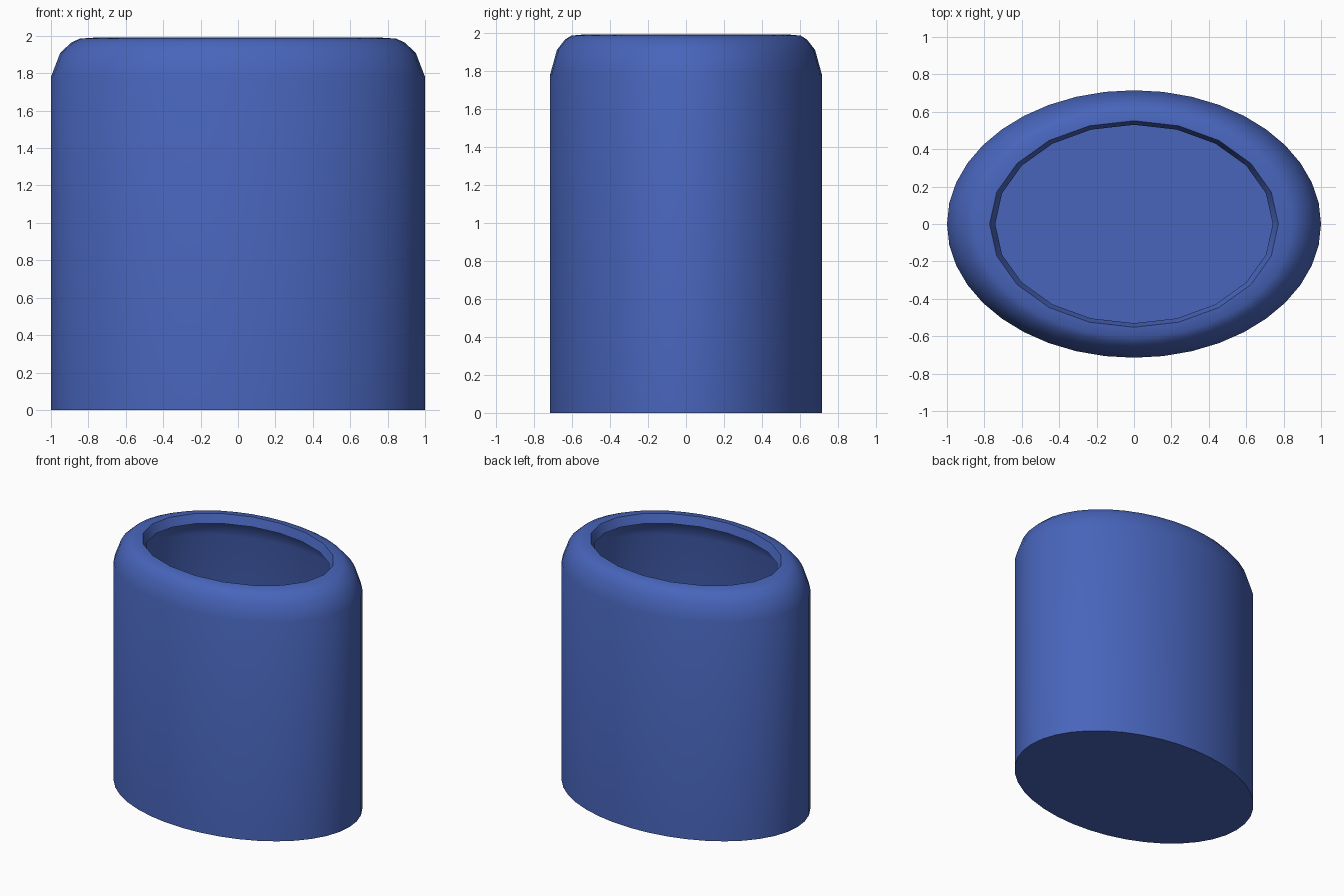
import bpy, bmesh, math

if "Cube" in bpy.data.objects:
    bpy.data.objects.remove(bpy.data.objects["Cube"])

SIDES = 40
DEPTH = 0.715  # y radius relative to x radius

# Profile (x radius, z, coarse rim?) from the outer base, over the lip, to the inner floor
profile = [
    (1.00, 0.00, False), (1.00, 1.78, False), (0.95, 1.91, False),
    (0.89, 1.965, False), (0.845, 1.985, False), (0.772, 1.99, True),
    (0.742, 1.92, True), (0.83, 1.905, False), (0.88, 1.85, False),
    (0.925, 1.76, False), (0.925, 0.075, False),
]


def ring(bm, radius, z, coarse):
    verts = []
    for i in range(SIDES):
        a = 2 * math.pi * i / SIDES
        # the rim is 20-sided: odd points lie on the middle of its straight edges
        r = radius * math.cos(2 * math.pi / SIDES) if coarse and i % 2 else radius
        verts.append(bm.verts.new((r * math.cos(a), r * DEPTH * math.sin(a), z)))
    return verts


# Hollow oval container
bm = bmesh.new()
rings = [ring(bm, *p) for p in profile]
for lower, upper in zip(rings, rings[1:]):
    for i in range(SIDES):
        j = (i + 1) % SIDES
        bm.faces.new((lower[i], lower[j], upper[j], upper[i]))
bm.faces.new(rings[0][::-1])
bm.faces.new(rings[-1])
bmesh.ops.recalc_face_normals(bm, faces=bm.faces)

mesh = bpy.data.meshes.new("oval_container")
bm.to_mesh(mesh)
bm.free()
container = bpy.data.objects.new("oval_container", mesh)
bpy.context.collection.objects.link(container)

# Blue material
blue = bpy.data.materials.new("blue")
blue.diffuse_color = (0.065, 0.13, 0.5, 1)
blue.use_nodes = True
blue.node_tree.nodes["Principled BSDF"].inputs["Base Color"].default_value = blue.diffuse_color
mesh.materials.append(blue)

# Smooth walls, sharp base and rim
bpy.context.view_layer.objects.active = container
container.select_set(True)
bpy.ops.object.shade_smooth_by_angle(angle=math.radians(40))
